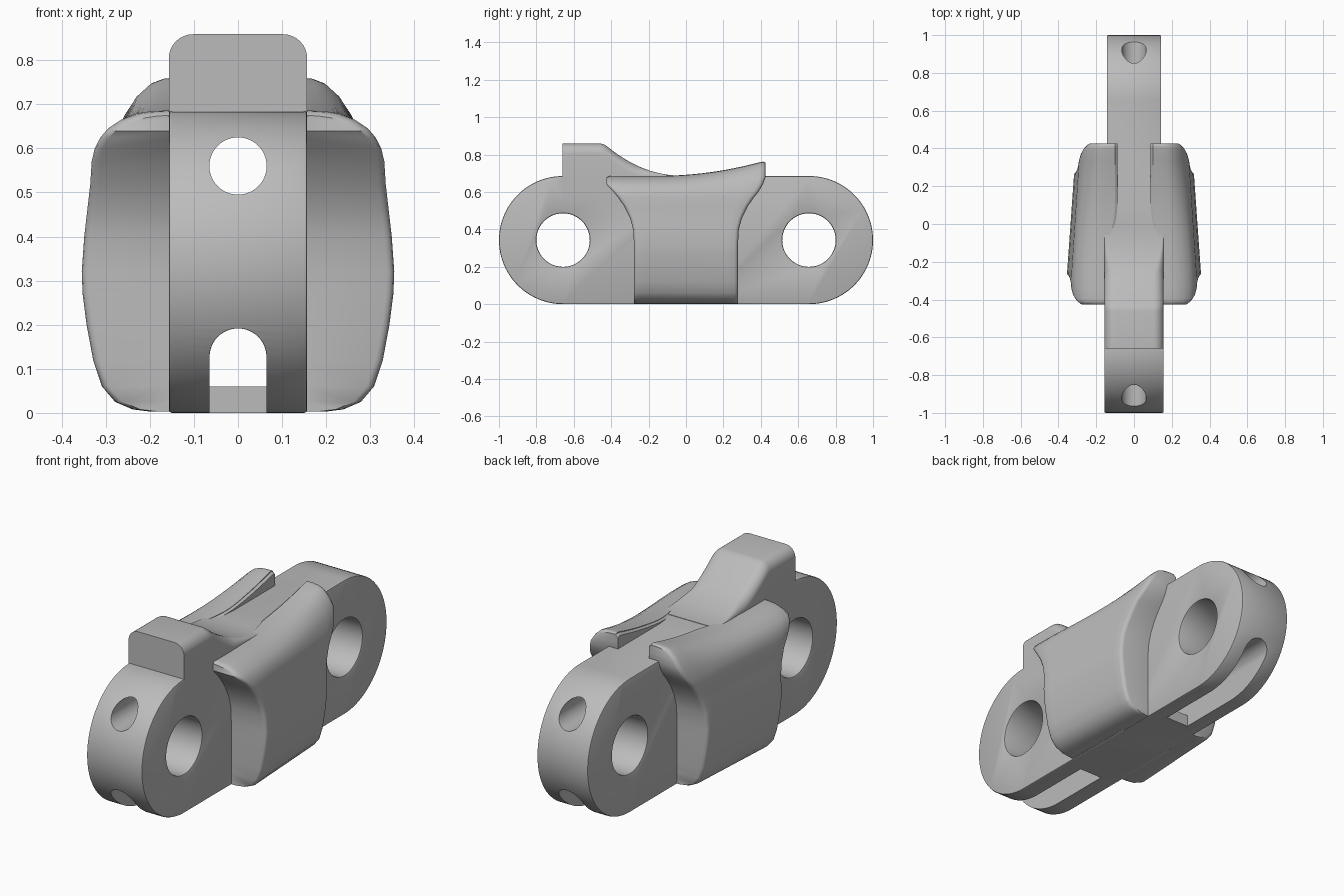
import bpy, bmesh, math
from mathutils import Vector

old = bpy.data.objects.get("Cube")
if old:
    bpy.data.objects.remove(old)

GREY = (0.5, 0.5, 0.5, 1)
metal = bpy.data.materials.new("plain_grey")
metal.use_nodes = True
metal.diffuse_color = GREY
metal.node_tree.nodes["Principled BSDF"].inputs["Base Color"].default_value = GREY

R, PIN_Y, HALF_W = 0.3425, 0.6575, 0.157


def loft(name, sections, strip_caps=False):
    """Skin equal-length closed sections and close both ends."""
    bm = bmesh.new()
    rings = [[bm.verts.new(p) for p in s] for s in sections]
    n = len(rings[0])
    for a, b in zip(rings, rings[1:]):
        for i in range(n):
            j = (i + 1) % n
            bm.faces.new((a[i], a[j], b[j], b[i]))
    for ring in (rings[0], rings[-1]):
        if strip_caps:
            for i in range(n // 2 - 1):
                bm.faces.new((ring[i], ring[i + 1], ring[n - 2 - i], ring[n - 1 - i]))
        else:
            bm.faces.new(ring)
    bmesh.ops.recalc_face_normals(bm, faces=bm.faces)
    me = bpy.data.meshes.new(name)
    bm.to_mesh(me)
    bm.free()
    me.materials.append(metal)
    ob = bpy.data.objects.new(name, me)
    bpy.context.collection.objects.link(ob)
    return ob


def select(ob):
    bpy.ops.object.select_all(action='DESELECT')
    ob.select_set(True)
    bpy.context.view_layer.objects.active = ob


def boolean(ob, other, operation='DIFFERENCE'):
    mod = ob.modifiers.new("Bool", 'BOOLEAN')
    mod.operation, mod.solver, mod.object = operation, 'EXACT', other
    select(ob)
    bpy.ops.object.modifier_apply(modifier=mod.name)
    bpy.data.objects.remove(other)


def bevel(ob, width):
    mod = ob.modifiers.new("Bevel", 'BEVEL')
    mod.width, mod.segments = width, 2
    mod.limit_method, mod.angle_limit = 'ANGLE', math.radians(40)
    select(ob)
    bpy.ops.object.modifier_apply(modifier=mod.name)


def arc(cu, cv, r, a0, a1, n):
    steps = [math.radians(a0 + (a1 - a0) * i / n) for i in range(n + 1)]
    return [(cu + r * math.cos(a), cv + r * math.sin(a)) for a in steps]


def along_x(name, profile, half):
    return loft(name, [[(x, y, z) for y, z in profile] for x in (-half, half)])


def along_y(name, profile, y0, y1):
    return loft(name, [[(x, y, z) for x, z in profile] for y in (y0, y1)])


# Link plate: two round-ended halves overlapping inside the saddle
def link_half(name, side, half_width):
    profile = [(side * y, z) for y, z in
               [(-0.1, 0)] + arc(PIN_Y, R, R, -90, 90, 48) + [(-0.1, 2 * R)]]
    ob = along_x(name, profile, half_width)
    boolean(ob, along_x("pin_cutter", arc(side * PIN_Y, R, 0.143, 0, 352.5, 47), 1))
    bevel(ob, 0.007)
    return ob


link = link_half("link_plate", -1, HALF_W)
boolean(link, link_half("rear_link", 1, 0.144), 'UNION')


# Raised tooth on the front, with rounded shoulders and a long ramp
def tooth_section(y, top):
    r = min(0.055, max(0.003, top - 0.684))
    right = arc(HALF_W - r, top - r, r, 0, 90, 8)
    half = [(HALF_W, 0.6)] + right
    return [(x, y, z) for x, z in half] + [(-x, y, z) for x, z in reversed(half)]


ramp = [(-0.66, 0.859), (-0.46, 0.859), (-0.44, 0.855), (-0.42, 0.842)]
for i in range(1, 15):
    t = i / 14
    ramp.append((-0.42 + 0.4 * t, 0.687 + 0.155 * (1 - t) ** 2.1))
boolean(link, loft("tooth", [tooth_section(y, z) for y, z in ramp]), 'UNION')


# Lengthwise passages: a round bore above, an arched groove below
def arch(r, low):
    return arc(0, 0.127, r, 0, 180, 24) + [(-r, low), (r, low)]


boolean(link, along_y("bore_cutter", arc(0, 0.56, 0.065, 0, 352.5, 47), -1.2, 1.2))
boolean(link, along_y("groove_cutter", arch(0.0645, 0.06), -1.2, 1.2))
for side in (-1, 1):
    boolean(link, along_y("slot_cutter", arch(0.065, -0.1), side * 0.33, side * 1.2))

# Saddle wings: bulged flanks that flare fore and aft under the rim
FLANK = [(0.2, 0.003), (0.24, 0.008), (0.28, 0.025), (0.31, 0.06), (0.33, 0.12),
         (0.345, 0.2), (0.354, 0.27), (0.356, 0.32), (0.35, 0.4), (0.342, 0.46),
         (0.335, 0.52), (0.332, 0.57), (0.325, 0.6), (0.312, 0.625), (0.295, 0.645),
         (0.265, 0.665), (0.23, 0.679), (0.2, 0.684), (0.16, 0.686)]


def wing_section(s, inset):
    outer, inner = [], []
    for x, z in FLANK:
        flare = min(1, max(0, (z - 0.35) / 0.29))
        y = (2 * s - 1) * (0.278 + 0.147 * flare ** 2)
        rise = 0.08 * (max(0, y + 0.15) / 0.57) ** 2
        lip = max(0, (z - 0.61) / 0.076)
        width = min(1, 1 - 0.2 * (y + 0.28))
        t = min(1, max(0, (0.1 - y) / 0.35))
        xi = 0.088 + 0.06 * t * t * (3 - 2 * t)
        h = z + lip * rise - inset * 0.6 * max(0, lip)
        outer.append((max(x * width - inset, xi + 0.005), y, h))
        inner.append((xi + (0.012 if z > 0.68 else 0), y, h))
    return outer + inner[::-1]


ends = [(0, 0.018), (0.006, 0.009), (0.016, 0.003), (0.035, 0)]
stations = ends + [(i / 20, 0) for i in range(2, 19)] + [(1 - s, d) for s, d in reversed(ends)]
wing = loft("left_wing", [wing_section(s, d) for s, d in stations], strip_caps=True)
other = wing.copy()
other.data = wing.data.copy()
other.name = "right_wing"
bpy.context.collection.objects.link(other)
for v in other.data.vertices:
    v.co.x = -v.co.x
other.data.flip_normals()

# Smooth curves, crisp edges
for ob in (link, wing, other):
    select(ob)
    bpy.ops.object.shade_smooth_by_angle(angle=math.radians(35))
